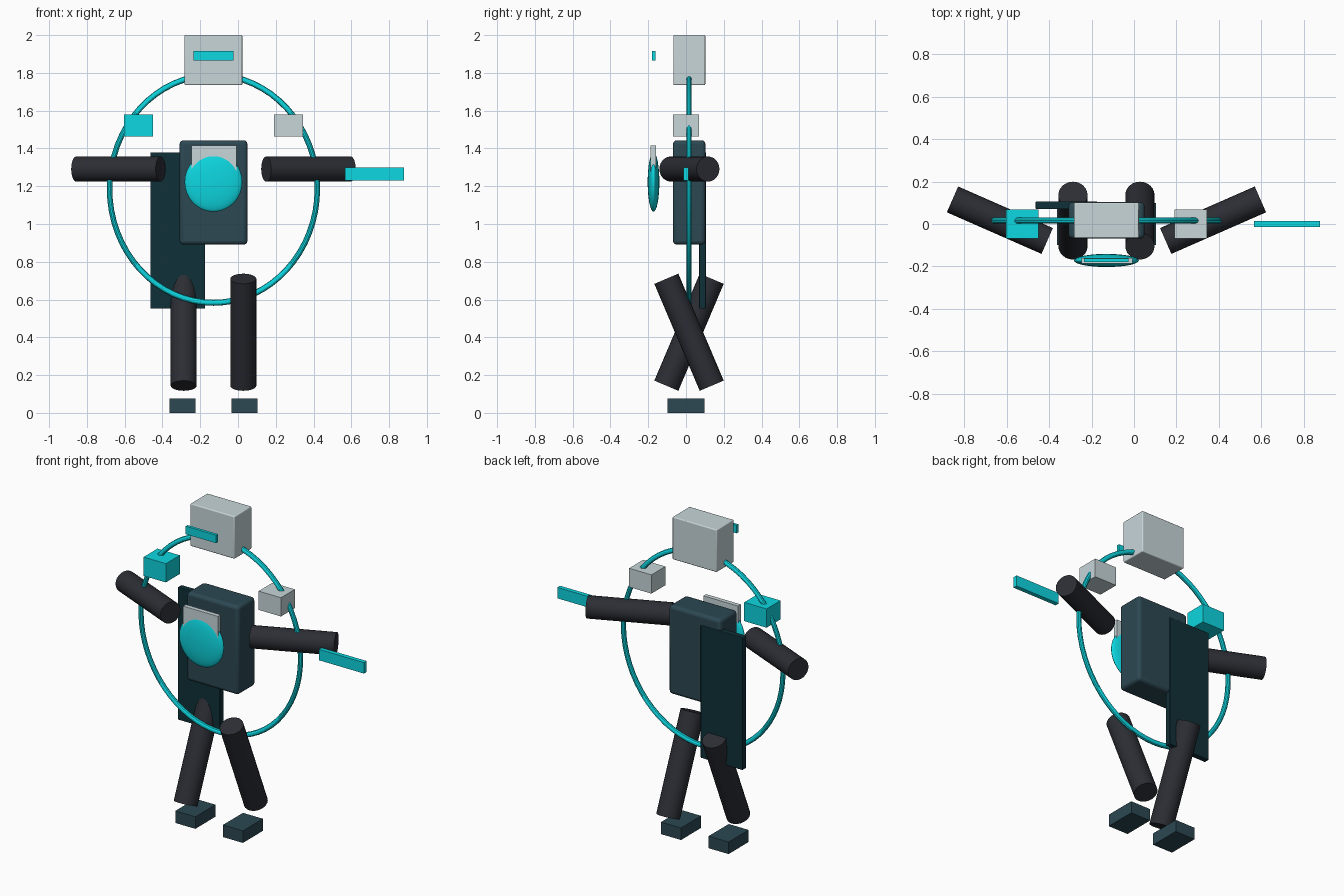
import bpy
from math import radians

if "Cube" in bpy.data.objects:
    bpy.data.objects.remove(bpy.data.objects["Cube"])

CX, CY = -0.13, 0.016  # body axis


def material(name, rgb):
    m = bpy.data.materials.new(name)
    m.diffuse_color = (*rgb, 1)
    m.use_nodes = True
    m.node_tree.nodes["Principled BSDF"].inputs["Base Color"].default_value = m.diffuse_color
    return m


CYAN = material("cyan", (0.004, 0.68, 0.75))
TEAL = material("teal", (0.025, 0.065, 0.085))
DEEP = material("deep_teal", (0.005, 0.03, 0.04))
BLACK = material("charcoal", (0.025, 0.027, 0.035))
PALE = material("pale_grey", (0.58, 0.67, 0.70))


def finish(name, mat, smooth=False):
    ob = bpy.context.object
    ob.name = name
    ob.data.materials.append(mat)
    if smooth:
        bpy.ops.object.shade_smooth_by_angle()
    return ob


def box(name, x, y, z, mat, bevel=0.0):
    """Box from (min, max) ranges along each axis."""
    r = (x, y, z)
    bpy.ops.mesh.primitive_cube_add(size=1, location=[(a + b) / 2 for a, b in r])
    bpy.context.object.scale = [b - a for a, b in r]
    bpy.ops.object.transform_apply(location=False, rotation=False, scale=True)
    ob = finish(name, mat)
    if bevel:
        mod = ob.modifiers.new("soft_edges", "BEVEL")
        mod.width = bevel
        mod.segments = 3
        bpy.ops.object.shade_smooth_by_angle()
    return ob


def limb(name, loc, radius, length, rot):
    bpy.ops.mesh.primitive_cylinder_add(vertices=24, radius=radius, depth=length,
                                        location=loc, rotation=rot)
    finish(name, BLACK, True)


# Head, visor and torso
box("head", (-0.283, 0.023), (-0.067, 0.102), (1.735, 2.0), PALE, 0.006)
box("visor", (-0.235, -0.025), (-0.18, -0.162), (1.865, 1.915), CYAN)
box("torso", (-0.309, 0.05), (-0.069, 0.103), (0.891, 1.443), TEAL, 0.02)

# Cape panel hanging off one side of the back
box("cape", (-0.464, -0.174), (0.07, 0.106), (0.552, 1.379), DEEP, 0.004)

# Chest lens and the plate behind it
bpy.ops.mesh.primitive_uv_sphere_add(segments=32, ring_count=16, radius=1,
                                     location=(CX, -0.172, 1.222))
bpy.context.object.scale = (0.153, 0.031, 0.157)
finish("chest_lens", CYAN, True)
box("chest_plate", (-0.247, -0.008), (-0.187, -0.16), (1.18, 1.416), PALE)

# Oval halo ring around the body
bpy.ops.mesh.primitive_torus_add(major_segments=64, minor_segments=10,
                                 major_radius=0.55, minor_radius=0.0145,
                                 location=(CX, CY, 1.186),
                                 rotation=(radians(90), 0, 0))
bpy.context.object.scale = (1, 603 / 550, 1)
finish("halo_ring", CYAN, True)

# Paired limbs, shoulders and feet
for side, s, mat in (("left", -1, CYAN), ("right", 1, PALE)):
    limb(side + "_arm", (CX + s * 0.503, 0.018, 1.291), 0.0665, 0.488,
         (0, radians(90), radians(s * 23.7)))
    limb(side + "_leg", (CX + s * 0.158, CY, 0.427), 0.069, 0.615,
         (radians(s * 23), 0, 0))
    sx, fx = CX + s * 0.397, CX + s * 0.164
    box(side + "_shoulder", (sx - 0.077, sx + 0.077), (-0.068, 0.069),
        (1.464, 1.581), mat)
    box(side + "_foot", (fx - 0.069, fx + 0.069), (-0.099, 0.099),
        (0, 0.075), TEAL)

# Blade floating past the right arm
box("blade", (0.567, 0.878), (-0.013, 0.014), (1.23, 1.298), CYAN)
